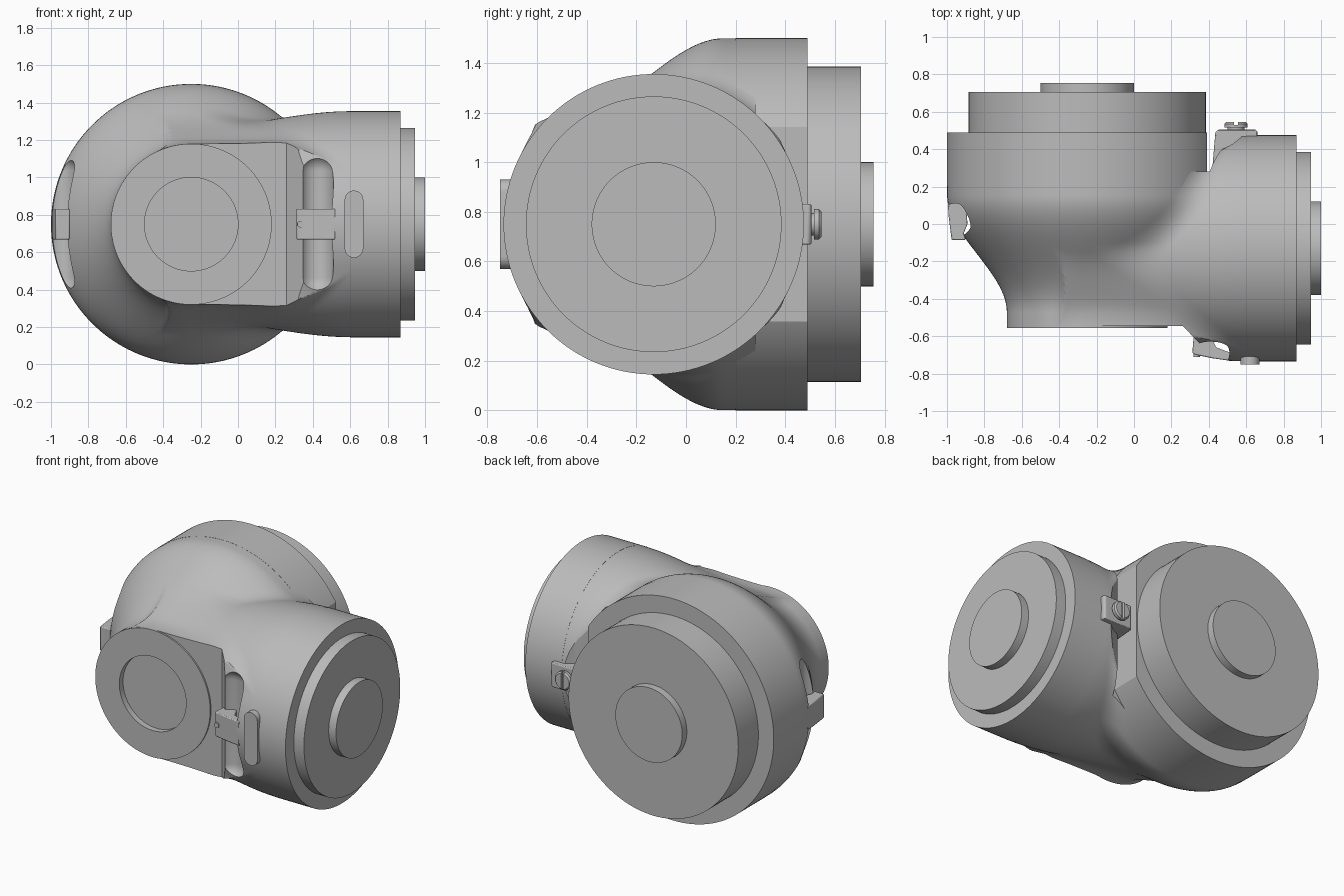
import bpy, bmesh, math
from mathutils import Vector, Matrix

cube = bpy.data.objects.get("Cube")
if cube:
    bpy.data.objects.remove(cube, do_unlink=True)

MID = 0.75  # height of both joint axes

grey = bpy.data.materials.new("cast grey")
grey.use_nodes = True
grey.diffuse_color = (0.5, 0.5, 0.5, 1)
grey.node_tree.nodes["Principled BSDF"].inputs["Base Color"].default_value = (0.5, 0.5, 0.5, 1)


def finish(name, bm, angle=30):
    bmesh.ops.recalc_face_normals(bm, faces=bm.faces[:])
    mesh = bpy.data.meshes.new(name)
    bm.to_mesh(mesh)
    bm.free()
    mesh.materials.append(grey)
    ob = bpy.data.objects.new(name, mesh)
    bpy.context.collection.objects.link(ob)
    smooth(ob, angle)
    return ob


def smooth(ob, angle=30):
    bpy.ops.object.select_all(action='DESELECT')
    ob.select_set(True)
    bpy.context.view_layer.objects.active = ob
    bpy.ops.object.shade_smooth_by_angle(angle=math.radians(angle))


def lathe(name, profile, axis, centre, closed=False, steps=128):
    """Spin (radius, position) points around the x, y or z axis."""
    turn = {'x': Matrix.Rotation(math.pi / 2, 4, 'Y'),
            'y': Matrix.Rotation(-math.pi / 2, 4, 'X'),
            'z': Matrix.Identity(4)}[axis]
    bm = bmesh.new()
    vs = [bm.verts.new((r, 0, h)) for r, h in profile]
    pairs = list(zip(vs, vs[1:])) + ([(vs[-1], vs[0])] if closed else [])
    edges = [bm.edges.new(p) for p in pairs]
    bmesh.ops.spin(bm, geom=vs + edges, axis=(0, 0, 1), cent=(0, 0, 0),
                   angle=math.tau, steps=steps)
    bmesh.ops.remove_doubles(bm, verts=bm.verts[:], dist=1e-5)
    bm.transform(Matrix.Translation(centre) @ turn)
    return finish(name, bm)


def prism(name, outline, z0, z1, bevel=0):
    """Extrude an outline seen from above between two heights."""
    bm = bmesh.new()
    face = bm.faces.new([bm.verts.new((x, y, z0)) for x, y in outline])
    out = bmesh.ops.extrude_face_region(bm, geom=[face])
    tops = [v for v in out["geom"] if isinstance(v, bmesh.types.BMVert)]
    bmesh.ops.translate(bm, verts=tops, vec=(0, 0, z1 - z0))
    ob = finish(name, bm)
    if bevel:
        mod = ob.modifiers.new("bevel", 'BEVEL')
        mod.width, mod.segments = bevel, 2
    return ob


def cut(target, cutter):
    mod = target.modifiers.new("cut", 'BOOLEAN')
    mod.operation, mod.solver, mod.object = 'DIFFERENCE', 'EXACT', cutter
    bpy.context.view_layer.objects.active = target
    bpy.ops.object.modifier_apply(modifier=mod.name)
    bpy.data.objects.remove(cutter, do_unlink=True)


def step(a, b, v):
    t = min(1, max(0, (v - a) / (b - a)))
    return t * t * (3 - 2 * t)


# Housing: a bell around y softly blended into a barrel around x
def housing_shape(x, y, z):
    along = x + 0.25
    along -= min(max(along, 0), 0.4 * (1 - step(-0.47, -0.1, y)))
    bell = math.hypot(along, z) - 0.43 - 0.319 * step(-0.47, 0.15, y)
    bell = max(bell, -0.6 - y, y - 0.35)
    barrel = math.hypot(y + 0.13, z) - 0.504 - 0.1 * step(-0.3, 0.6, x)
    barrel = max(barrel, x - 0.66, -0.35 - x)
    k = 0.09
    h = max(k - abs(bell - barrel), 0) / k
    return min(bell, barrel) - h * h * k / 4


bm = bmesh.new()
bmesh.ops.create_icosphere(bm, subdivisions=7, radius=1)
heart = Vector((0.15, -0.13, 0))
for v in bm.verts:
    ray, lo, hi = v.co.normalized(), 0.0, 1.8
    for _ in range(18):
        mid = (lo + hi) / 2
        if housing_shape(*(heart + ray * mid)) < 0:
            lo = mid
        else:
            hi = mid
    v.co = heart + ray * lo + Vector((0, 0, MID))
housing = finish("housing", bm)

# Flat front with a sloped shoulder, and the gap behind the barrel
cut(housing, prism("front_cutter", [(-1.2, -0.545), (0.26, -0.545), (0.45, -0.74),
                                    (0.45, -1), (-1.2, -1)], -0.2, 1.7))
cut(housing, prism("gap_cutter", [(-1.2, 0.28), (0.405, 0.28), (0.425, 0.33), (0.46, 0.39),
                                  (0.53, 0.43), (0.58, 0.47), (0.61, 0.6), (-1.2, 0.6)], -0.2, 1.7))


# Finger scoops with rounded ends, and the round recess in the front
def scoop(x, y):
    r, half = 0.09, 0.375
    arc = [(r * math.sin(i * math.pi / 16), r * math.cos(i * math.pi / 16)) for i in range(9)]
    profile = [(a, half - r + b) for a, b in arc]
    profile += [(a, -h) for a, h in reversed(profile)]
    return lathe("scoop_cutter", profile, 'z', (x, y, MID), steps=48)


cut(housing, scoop(0.42, -0.69))
cut(housing, scoop(-0.955, 0.02))
cut(housing, lathe("recess_cutter", [(0, -0.8), (0.25, -0.8), (0.25, -0.515), (0, -0.515)],
                   'y', (-0.25, 0, MID)))
smooth(housing, 25)
lathe("front_ring", [(0.25, -0.555), (0.43, -0.555), (0.43, -0.53), (0.25, -0.53)],
      'y', (-0.25, 0, MID), closed=True)

# Rear flange, trimmed flat beside the barrel, with its stepped cover
flange = lathe("rear_flange", [(0, 0.2), (0.75, 0.2), (0.75, 0.49), (0, 0.49)],
               'y', (-0.25, 0, MID), steps=160)
cut(flange, prism("trim_cutter", [(0.39, 0), (0.8, 0), (0.8, 0.8), (0.39, 0.8)], -0.2, 1.7))
smooth(flange)
lathe("rear_cover", [(0, 0.45), (0.635, 0.45), (0.635, 0.705), (0.25, 0.705),
                     (0.25, 0.755), (0, 0.755)], 'y', (-0.25, 0, MID))

# Side collar and its stepped cover
lathe("side_collar", [(0, 0.6), (0.605, 0.6), (0.605, 0.87), (0.515, 0.87), (0.515, 0.945),
                      (0.25, 0.945), (0.25, 1.0), (0, 1.0)], 'x', (0, -0.13, MID))

# Latches bridging the scoops
LOW, HIGH = MID - 0.082, MID + 0.082
prism("front_latch", [(0.32, -0.58), (0.312, -0.69), (0.33, -0.7), (0.42, -0.718), (0.52, -0.732),
                      (0.52, -0.69), (0.44, -0.66), (0.4, -0.58)], LOW, HIGH, 0.006)
prism("left_latch", [(-0.975, -0.085), (-0.9, -0.085), (-0.91, -0.05), (-0.89, 0.0), (-0.9, 0.12),
                     (-0.995, 0.12), (-0.992, 0.05)], LOW, HIGH, 0.006)
prism("back_latch", [(0.42, 0.31), (0.45, 0.31), (0.475, 0.4), (0.53, 0.42), (0.6, 0.45),
                     (0.66, 0.46), (0.66, 0.495), (0.65, 0.505), (0.45, 0.505), (0.435, 0.49)],
      LOW, HIGH, 0.006)

# Latch pin notch and slotted bolt on the back latch
lathe("latch_pin", [(0, -0.71), (0.018, -0.71), (0.018, -0.66), (0, -0.66)],
      'y', (0.335, 0, MID), steps=24)
bolt = lathe("latch_bolt", [(0, 0.48), (0.045, 0.48), (0.045, 0.515), (0.062, 0.515),
                            (0.062, 0.535), (0.052, 0.545), (0, 0.545)],
             'y', (0.545, 0, MID), steps=48)
cut(bolt, prism("slot_cutter", [(0.535, 0.53), (0.555, 0.53), (0.555, 0.6), (0.535, 0.6)], 0.6, 0.9))
smooth(bolt)

# Rounded pad beside the front latch
bm = bmesh.new()
ends = [(1, 0), (-1, math.pi)]
rim = [bm.verts.new((0.62 + 0.05 * math.cos(a + i * math.pi / 12), -0.75,
                     MID + s * 0.13 + 0.05 * math.sin(a + i * math.pi / 12)))
       for s, a in ends for i in range(13)]
out = bmesh.ops.extrude_face_region(bm, geom=[bm.faces.new(rim)])
bmesh.ops.translate(bm, vec=(0, 0.06, 0),
                    verts=[v for v in out["geom"] if isinstance(v, bmesh.types.BMVert)])
finish("front_pad", bm)
